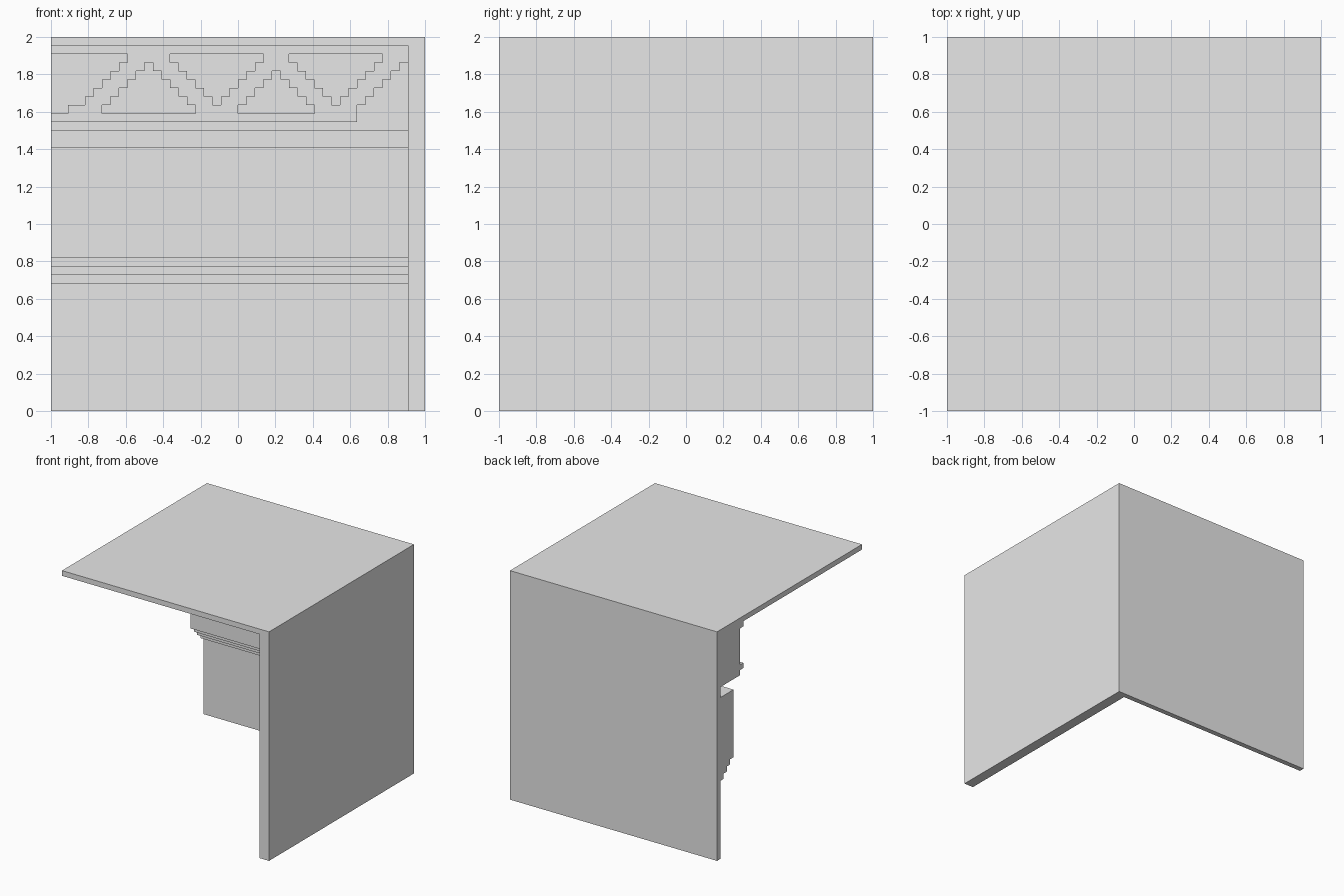
import bpy
import bmesh

cube = bpy.data.objects.get("Cube")
if cube:
    bpy.data.objects.remove(cube, do_unlink=True)

N = 44              # blocks along each side
U = 2 / N           # size of one block
DEPTH = 7           # depth of the plain frieze band, in blocks

stone = bpy.data.materials.new("plain_grey")
stone.use_nodes = True
grey = (0.8, 0.8, 0.8, 1)
stone.diffuse_color = grey
stone.node_tree.nodes["Principled BSDF"].inputs["Base Color"].default_value = grey


def place(x, y, z):
    """Block coordinates, counted from the front lower corner, to scene units."""
    return ((x - N / 2) * U, (y - N / 2) * U, z * U)


def finish(bm, name):
    mesh = bpy.data.meshes.new(name)
    bm.to_mesh(mesh)
    bm.free()
    mesh.materials.append(stone)
    obj = bpy.data.objects.new(name, mesh)
    bpy.context.collection.objects.link(obj)
    return obj


def prism(name, profile, x0, x1):
    """Extrude a (y, z) outline along x."""
    bm = bmesh.new()
    face = bm.faces.new([bm.verts.new(place(x0, y, z)) for y, z in profile])
    moved = bmesh.ops.extrude_face_region(bm, geom=[face], use_keep_orig=True)["geom"]
    verts = [v for v in moved if isinstance(v, bmesh.types.BMVert)]
    bmesh.ops.translate(bm, vec=((x1 - x0) * U, 0, 0), verts=verts)
    bmesh.ops.recalc_face_normals(bm, faces=bm.faces[:])
    return finish(bm, name)


# Corner shell: roof, side wall and moulded back wall, carved from one block
shell = prism("corner_shell", [(0, 0), (N, 0), (N, N), (0, N)], 0, N)

# Open space inside, with the stepped cornice, panel, groove and frieze band
space = [(-1, -1), (43, -1), (43, 15)]
for i in range(3):
    space += [(42 - i, 15 + i), (42 - i, 16 + i)]
space += [(39, 18), (39, 31), (43, 31), (43, 33),
          (N - DEPTH, 33), (N - DEPTH, 43), (-1, 43)]
cutter = prism("open_space_cutter", space, -1, 42)
cutter.hide_render = True

cut = shell.modifiers.new("carve", "BOOLEAN")
cut.operation = "DIFFERENCE"
cut.solver = "EXACT"
cut.object = cutter
carved = bpy.data.meshes.new_from_object(
    shell.evaluated_get(bpy.context.evaluated_depsgraph_get()))
shell.modifiers.clear()
shell.data = carved
bpy.data.objects.remove(cutter, do_unlink=True)


# Zigzag relief: raised cells, leaving out the stepped triangles
def recessed(x, z):
    if 35 <= z <= 41:
        # left end half triangle, pointing down
        if x < z - 32 - (z == 35):
            return True
        # triangles pointing up: centre cell, apex row
        for centre, apex in ((11, 40), (26, 39)):
            if abs(x - centre) <= apex - z:
                return True
        # triangles pointing down, lowest row 36
        for centre in (19, 33):
            if abs(x - centre) <= z - 36:
                return True
    # right end slope, open to the band below
    return z <= 40 and x >= 36 + max(0, z - 35)


bm = bmesh.new()
front = N - DEPTH - 1
for z in range(34, 43):
    for x in range(42):
        if not recessed(x, z):
            corners = ((x, z), (x + 1, z), (x + 1, z + 1), (x, z + 1))
            bm.faces.new([bm.verts.new(place(cx, front, cz)) for cx, cz in corners])
bmesh.ops.remove_doubles(bm, verts=bm.verts[:], dist=U / 100)
relief = finish(bm, "zigzag_relief")
thick = relief.modifiers.new("thickness", "SOLIDIFY")
thick.thickness = U
thick.offset = -1
